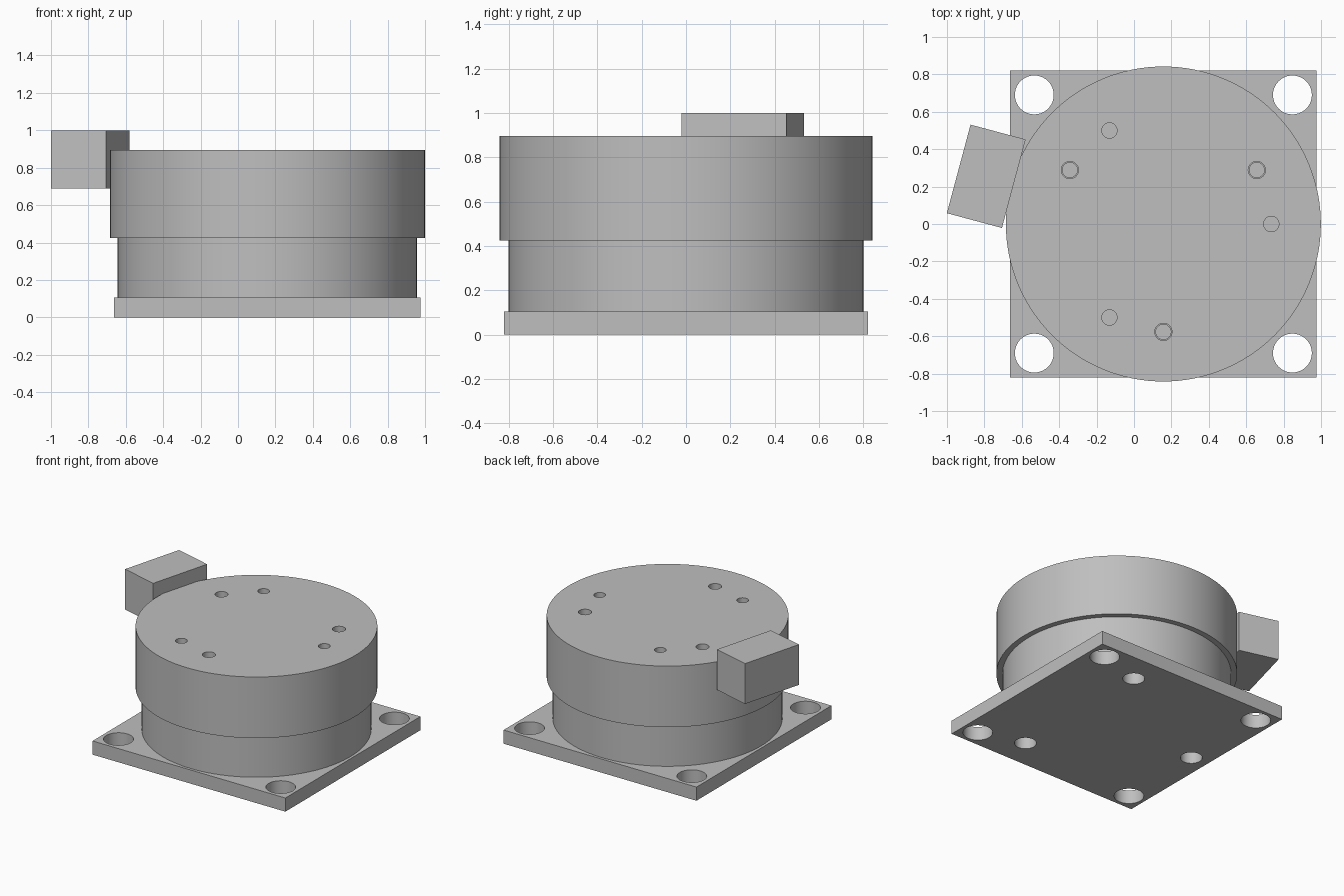
import bpy, bmesh
from math import cos, sin, pi, radians
from mathutils import Matrix

cube = bpy.data.objects.get("Cube")
if cube:
    bpy.data.objects.remove(cube, do_unlink=True)

AXIS_X = 0.157          # centre line of the housing and plate
PLATE_TOP, STEP, TOP = 0.105, 0.425, 0.895

grey = bpy.data.materials.new("plain grey")
grey.use_nodes = True
colour = (0.52, 0.52, 0.52, 1)
grey.diffuse_color = colour
grey.node_tree.nodes["Principled BSDF"].inputs["Base Color"].default_value = colour


def add_object(name, bm):
    bmesh.ops.recalc_face_normals(bm, faces=bm.faces)
    mesh = bpy.data.meshes.new(name)
    bm.to_mesh(mesh)
    bm.free()
    mesh.materials.append(grey)
    obj = bpy.data.objects.new(name, mesh)
    bpy.context.collection.objects.link(obj)
    return obj


def lathe(bm, profile, x, y, sides):
    """Closed solid of revolution from (radius, z) pairs."""
    rings = [[bm.verts.new((x + r * cos(2 * pi * i / sides),
                            y + r * sin(2 * pi * i / sides), z))
              for i in range(sides)] for r, z in profile]
    for low, high in zip(rings, rings[1:]):
        for i in range(sides):
            j = (i + 1) % sides
            bm.faces.new((low[i], low[j], high[j], high[i]))
    bm.faces.new(rings[0][::-1])
    bm.faces.new(rings[-1])


def box(bm, size, centre, angle=0):
    matrix = (Matrix.Translation(centre) @ Matrix.Rotation(radians(angle), 4, "Z")
              @ Matrix.Diagonal((*size, 1)))
    bmesh.ops.create_cube(bm, size=1, matrix=matrix)


def on_circle(radius, start):
    """Three evenly spaced points around the housing axis."""
    return [(AXIS_X + radius * cos(radians(start + a)), radius * sin(radians(start + a)))
            for a in (0, 120, 240)]


def drill(obj, holes):
    """Cut holes given as (profile, points) and drop the cutter."""
    bm = bmesh.new()
    for profile, points in holes:
        for x, y in points:
            lathe(bm, profile, x, y, 40)
    cutter = add_object("drill_cutter", bm)
    cutter.hide_render = True
    mod = obj.modifiers.new("holes", "BOOLEAN")
    mod.operation, mod.solver, mod.object = "DIFFERENCE", "EXACT", cutter
    select(obj)
    bpy.ops.object.modifier_apply(modifier=mod.name)
    bpy.data.objects.remove(cutter, do_unlink=True)


def select(obj):
    bpy.ops.object.select_all(action="DESELECT")
    obj.select_set(True)
    bpy.context.view_layer.objects.active = obj


# Square mounting plate
bm = bmesh.new()
box(bm, (1.64, 1.64, PLATE_TOP), (AXIS_X, 0, PLATE_TOP / 2))
mounting_plate = add_object("mounting_plate", bm)

# Stepped round housing
bm = bmesh.new()
lathe(bm, [(0.80, PLATE_TOP), (0.80, STEP), (0.842, STEP), (0.842, TOP)], AXIS_X, 0, 128)
housing = add_object("housing", bm)

# Side connector block
bm = bmesh.new()
box(bm, (0.305, 0.49, 0.31), (-0.79, 0.255, 0.845), -15)
connector = add_object("connector_block", bm)

# Corner bolt holes, and blind holes entering from below
corners = [(AXIS_X + sx * 0.69, sy * 0.69) for sx in (-1, 1) for sy in (-1, 1)]
below = ([(0.077, -0.1), (0.077, 0.3)], on_circle(0.68, 60))
drill(mounting_plate, [([(0.104, -0.1), (0.104, 0.3)], corners), below])

# Threaded holes and pin holes in the top face
threaded = ([(0.040, 0.62), (0.040, 0.66), (0.046, 0.66), (0.046, 1.0)], on_circle(0.577, 30))
pins = ([(0.041, 0.65), (0.041, 1.0)], on_circle(0.577, 0))
drill(housing, [below, threaded, pins])

for part in (mounting_plate, housing):
    select(part)
    bpy.ops.object.shade_smooth_by_angle(angle=radians(30))
